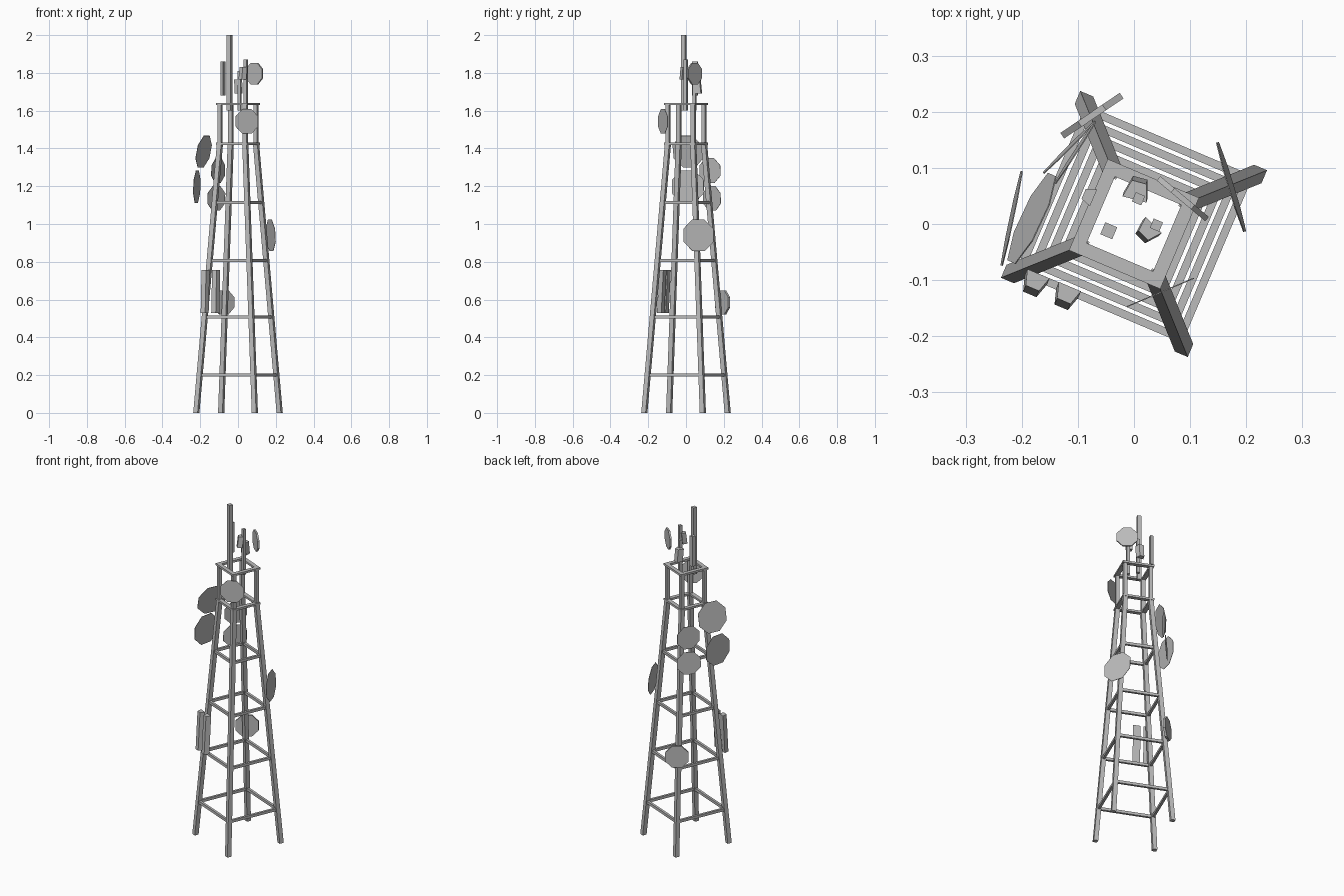
import bpy
import math
from mathutils import Vector

if "Cube" in bpy.data.objects:
    bpy.data.objects.remove(bpy.data.objects["Cube"], do_unlink=True)

steel = bpy.data.materials.new("grey_steel")
steel.use_nodes = True
GREY = (0.5, 0.5, 0.5, 1)
steel.diffuse_color = GREY
steel.node_tree.nodes["Principled BSDF"].inputs["Base Color"].default_value = GREY

UP = Vector((0, 0, 1))
TWIST = math.radians(22)     # tower is turned about the vertical axis
BASE_R, NECK_R, FRAME_R = 0.238, 0.103, 0.125
NECK_Z, TOP_Z = 1.425, 1.635


def loft(name, start, end):
    """Closed solid between two matching outlines."""
    n = len(start)
    faces = [tuple(reversed(range(n))), tuple(range(n, 2 * n))]
    faces += [(i, (i + 1) % n, n + (i + 1) % n, n + i) for i in range(n)]
    mesh = bpy.data.meshes.new(name)
    mesh.from_pydata([tuple(p) for p in start + end], [], faces)
    mesh.materials.append(steel)
    obj = bpy.data.objects.new(name, mesh)
    bpy.context.collection.objects.link(obj)


def polar(radius, angle, z=0.0):
    return Vector((radius * math.cos(angle), radius * math.sin(angle), z))


def corner(radius, i, z):
    return polar(radius, TWIST + i * math.pi / 2, z)


def square(center, size):
    return [center + corner(size * 0.707, i, 0) for i in range(4)]


def post(name, a, b, size):
    loft(name, square(a, size), square(b, size))


def beam(name, a, b, width, height):
    side = (b - a).cross(UP).normalized() * width / 2
    lift = UP * height / 2
    outline = [-side - lift, side - lift, side + lift, -side + lift]
    loft(name, [a + p for p in outline], [b + p for p in outline])


def housing(name, x, y, z0, z1, azimuth, width, depth, lean=0.0):
    """Box that narrows towards its outer face, its top leaning inwards."""
    facing = polar(1, math.radians(azimuth))
    out = facing * depth / 2
    side = UP.cross(facing) * width / 2
    plan = [-out - side, out - side * 0.6, out + side * 0.6, -out + side]
    low = Vector((x, y, z0)) + facing * lean / 2
    high = Vector((x, y, z1)) - facing * lean / 2
    loft(name, [low + p for p in plan], [high + p for p in plan])


def dish(name, x, y, z, radius, azimuth, tilt=0.0, thickness=0.002):
    """Eight sided disc facing along the azimuth."""
    az, el = math.radians(azimuth), math.radians(tilt)
    normal = polar(math.cos(el), az, math.sin(el))
    across = UP.cross(normal).normalized()
    above = normal.cross(across)
    ring = []
    for i in range(8):
        a = (i + 0.5) * math.pi / 4
        ring.append(Vector((x, y, z)) + (across * math.cos(a) + above * math.sin(a)) * radius)
    shift = normal * thickness / 2
    loft(name, [p - shift for p in ring], [p + shift for p in ring])


# Legs and the upright posts of the head
for i in range(4):
    neck = corner(NECK_R, i, NECK_Z)
    post("leg", corner(BASE_R, i, 0), neck, 0.025)
    post("head_post", neck, corner(NECK_R, i, TOP_Z), 0.021)

# Horizontal braces between the legs
for z in (0.2, 0.507, 0.807, 1.115):
    radius = BASE_R + (NECK_R - BASE_R) * z / NECK_Z
    for i in range(4):
        beam("brace", corner(radius, i, z), corner(radius, i + 1, z), 0.014, 0.016)

# Flat mitred frames around the head
for z in (NECK_Z, TOP_Z):
    for i in range(4):
        strip = [corner(FRAME_R, i, z), corner(FRAME_R, i + 1, z),
                 corner(FRAME_R - 0.034, i + 1, z), corner(FRAME_R - 0.034, i, z)]
        loft("head_frame", [p - UP * 0.006 for p in strip], [p + UP * 0.006 for p in strip])

# Dishes: position, radius, facing, tilt, thickness
dish("front_dish", 0.047, -0.122, 1.543, 0.07, -67)
dish("upper_side_dish", -0.182, 0.01, 1.383, 0.093, 155, 12)
dish("lower_side_dish", -0.218, 0.01, 1.197, 0.093, 168, 2)
dish("upper_back_dish", -0.105, 0.127, 1.283, 0.071, 147, 2)
dish("lower_back_dish", -0.115, 0.137, 1.136, 0.071, 135, 2)
dish("low_back_dish", -0.075, 0.193, 0.585, 0.069, 124, 0, 0.012)
dish("left_dish", 0.173, 0.066, 0.94, 0.09, 17, 3)
dish("top_dish", 0.087, 0.045, 1.796, 0.061, 50, 0, 0.01)

# Masts and small aerials on the head
for name, x, y, top, size in (("tall_mast", -0.045, -0.012, 2.0, 0.023),
                              ("short_mast", 0.040, -0.002, 1.872, 0.018),
                              ("rear_mast", 0.008, 0.045, 1.81, 0.018)):
    post(name, Vector((x, y, 1.60)), Vector((x, y, top)), size)
housing("mast_box", 0.023, -0.014, 1.765, 1.83, 225, 0.04, 0.026, 0.008)
housing("rear_mast_box", 0.006, 0.063, 1.69, 1.765, 75, 0.044, 0.032, 0.008)
housing("panel_aerial", -0.081, 0.05, 1.68, 1.86, 157, 0.032, 0.019)

# Equipment panels low on the front side
for x, y in ((-0.178, -0.107), (-0.122, -0.130)):
    housing("equipment_panel", x, y, 0.53, 0.756, -113, 0.043, 0.028, 0.012)
